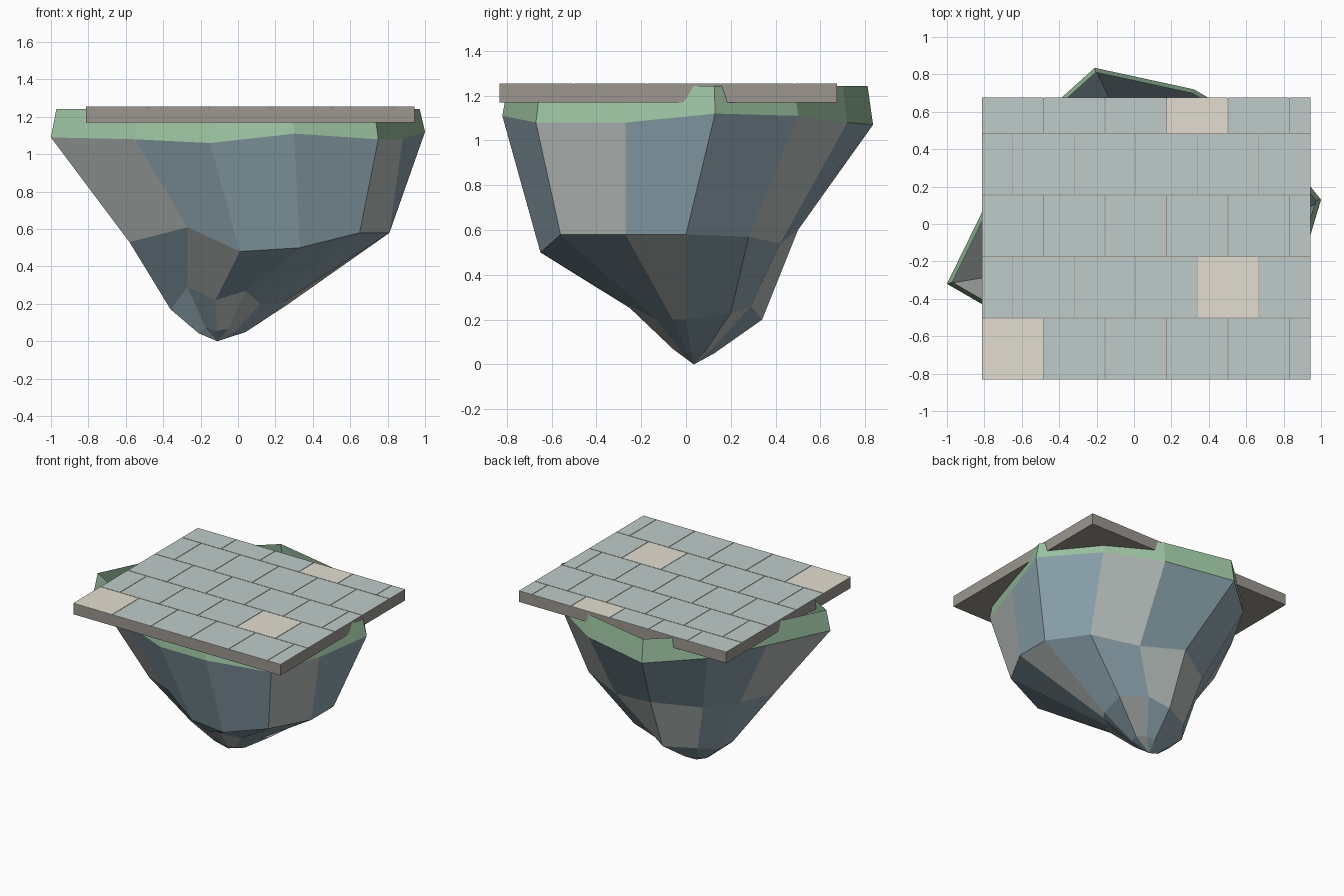
import bpy, bmesh
from mathutils import Vector

cube = bpy.data.objects.get("Cube")
if cube:
    bpy.data.objects.remove(cube, do_unlink=True)


def material(name, srgb):
    """Flat material from a display colour, stored as linear values."""
    colour = [((c + 0.055) / 1.055) ** 2.4 for c in srgb] + [1.0]
    mat = bpy.data.materials.new(name)
    mat.use_nodes = True
    mat.diffuse_color = colour
    shader = next(n for n in mat.node_tree.nodes if n.type == 'BSDF_PRINCIPLED')
    shader.inputs["Base Color"].default_value = colour
    shader.inputs["Roughness"].default_value = 0.9
    return mat


slate = material("slate blue rock", (0.55, 0.64, 0.68))
warm_rock = material("pale grey rock", (0.71, 0.74, 0.73))
grass = material("pale green grass", (0.61, 0.76, 0.63))
stone = material("brown grey stone", (0.61, 0.59, 0.56))
tile_grey = material("cool grey tile", (0.75, 0.80, 0.79))
tile_sand = material("sand tile", (0.89, 0.87, 0.82))


def make_object(name, bm, materials):
    mesh = bpy.data.meshes.new(name)
    bm.to_mesh(mesh)
    bm.free()
    for mat in materials:
        mesh.materials.append(mat)
    obj = bpy.data.objects.new(name, mesh)
    bpy.context.collection.objects.link(obj)
    return obj


def add_box(bm, low, high, index=0):
    low, high = Vector(low), Vector(high)
    made = bmesh.ops.create_cube(bm, size=1)["verts"]
    for v in made:
        v.co = (low + high) / 2 + v.co * (high - low)
    for face in {f for v in made for f in v.link_faces}:
        face.material_index = index


def bridge(bm, lower, upper, colour_rule):
    """Wall of quads between two closed rings."""
    count = len(lower)
    for i in range(count):
        j = (i + 1) % count
        face = bm.faces.new((lower[i], lower[j], upper[j], upper[i]))
        face.material_index = colour_rule(i)


# Cross-sections of the rock, counter-clockwise from the left side
brow = [(1, .13, 1.12), (.7, .5, 1.11), (.32, .72, 1.08), (-.21, .835, 1.07),
        (-.55, .53, 1.08), (-.78, .13, 1.09), (-1, -.32, 1.09), (-.55, -.58, 1.08),
        (-.15, -.73, 1.06), (.3, -.82, 1.11), (.75, -.67, 1.08), (.88, -.27, 1.08)]
waist = [(.81, 0, .58), (.63, .28, .57), (.3, .42, .54), (-.05, .5, .6),
         (-.36, .31, .57), (-.5, .07, .55), (-.58, -.25, .53), (-.27, -.48, .61),
         (.01, -.57, .48), (.33, -.65, .5), (.65, -.56, .58), (.81, -.27, .58)]
tip = [(.27, 0, .2), (.3, .2, .23), (.11, .29, .26), (-.04, .34, .2),
       (-.26, .23, .2), (-.35, .1, .17), (-.36, -.05, .17), (-.27, -.13, .29),
       (-.12, -.2, .22), (.04, -.27, .27), (.12, -.13, .2), (.23, -.06, .2)]
apex = Vector((-.11, .035, 0))

# The last ring is the tip drawn in towards the apex
foot = [(apex.x + .4 * (x - apex.x), apex.y + .3 * (y - apex.y), .25 * z)
        for x, y, z in tip]

# Rock body
bm = bmesh.new()
rings = [[bm.verts.new(p) for p in ring] for ring in (foot, tip, waist, brow)]
warm_sectors = [{1, 8, 9}, {2, 3, 7, 11}, {1, 5, 6, 10}]
for k, warm in enumerate(warm_sectors):
    bridge(bm, rings[k], rings[k + 1], lambda i: int(i in warm))
point = bm.verts.new(apex)
for i, v in enumerate(rings[0]):
    face = bm.faces.new((point, rings[0][(i + 1) % len(rings[0])], v))
    face.material_index = int(i % 4 == 1)
make_object("floating_rock", bm, [slate, warm_rock])

# Grass rim leaning slightly inward, open at the top
bm = bmesh.new()
base = [bm.verts.new(p) for p in brow]
lip = [bm.verts.new((x * .971, y * .971, 1.243)) for x, y, z in brow]
bridge(bm, base, lip, lambda i: 0)
make_object("grass_rim", bm, [grass])

# Paving slab
left, right, front, back = -.813, .943, -.832, .675
top = 1.255
bm = bmesh.new()
add_box(bm, (left, front, 1.17), (right, back, top - .003))
make_object("paving_slab", bm, [stone])

# Tiles in a running bond, cut off at the slab edges
size, gap = .329, .002
sand_tiles = {(0, 0), (1, 4), (4, 3)}
bm = bmesh.new()
for row in range(5):
    y0 = front + row * size
    y1 = min(y0 + size, back)
    start = left - (size / 2 if row % 2 else 0)
    for col in range(6):
        x0 = max(start + col * size, left)
        x1 = min(start + (col + 1) * size, right)
        add_box(bm, (x0 + gap * (x0 > left), y0 + gap * (row > 0), top - .004),
                (x1 - gap * (x1 < right), y1 - gap * (y1 < back), top),
                int((row, col) in sand_tiles))
make_object("paving_tiles", bm, [tile_grey, tile_sand])
